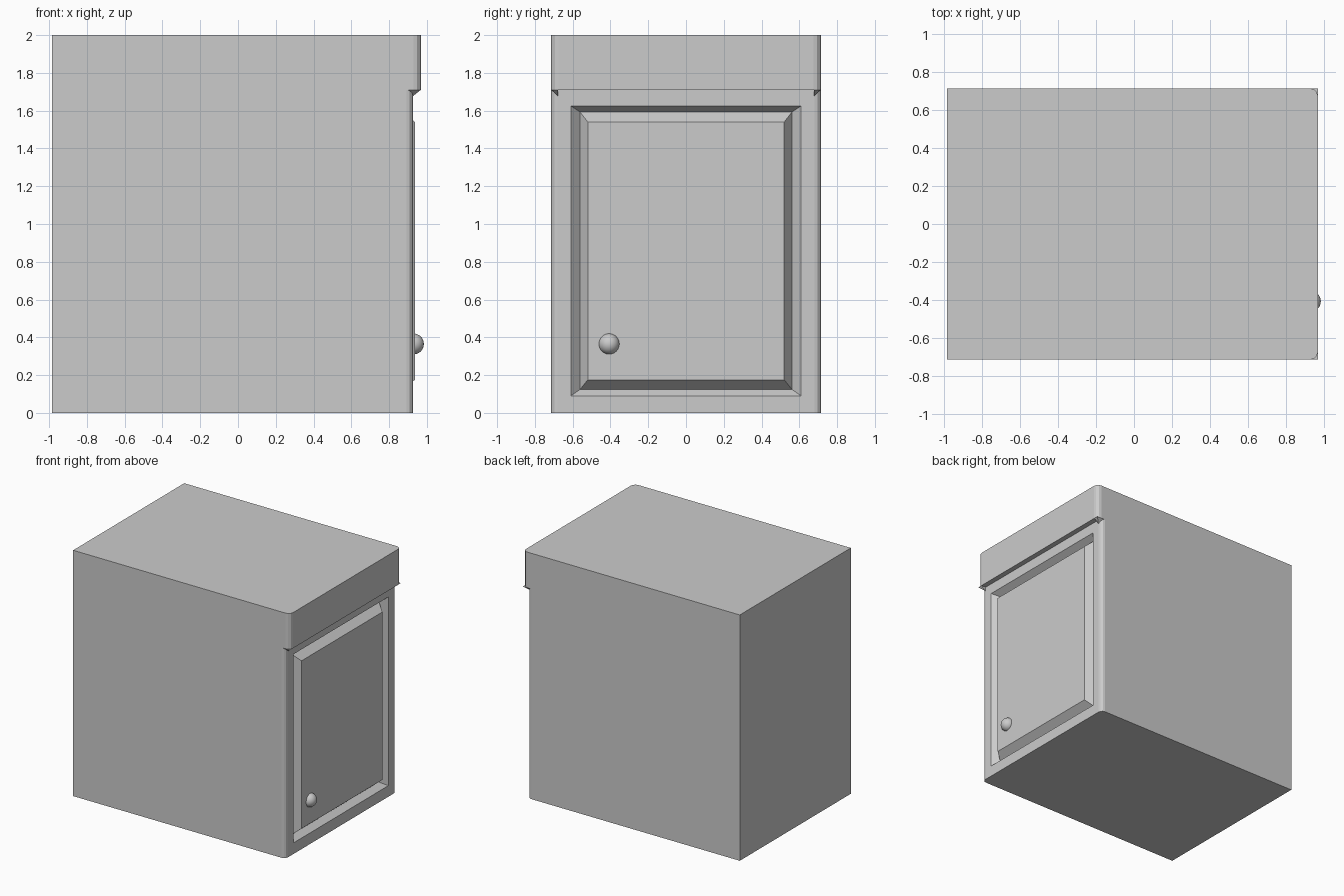
import bpy, bmesh
from math import sin, cos, pi

if "Cube" in bpy.data.objects:
    bpy.data.objects.remove(bpy.data.objects["Cube"])

BACK, HALF = -0.984, 0.714


def finish(name, bm):
    bmesh.ops.recalc_face_normals(bm, faces=bm.faces)
    mesh = bpy.data.meshes.new(name)
    bm.to_mesh(mesh)
    bm.free()
    ob = bpy.data.objects.new(name, mesh)
    bpy.context.collection.objects.link(ob)
    return ob


def rounded_block(front, radius, z0, z1, steps=3):
    """Box whose two front vertical edges are rounded."""
    arc = [(front - radius + radius * cos(a), HALF - radius + radius * sin(a))
           for a in (i * pi / 2 / steps for i in range(steps + 1))]
    outline = [(BACK, -HALF)] + [(x, -y) for x, y in reversed(arc)] + arc + [(BACK, HALF)]
    bm = bmesh.new()
    base = bm.faces.new([bm.verts.new((x, y, z0)) for x, y in outline])
    ext = bmesh.ops.extrude_face_region(bm, geom=[base], use_keep_orig=True)
    for v in ext["geom"]:
        if isinstance(v, bmesh.types.BMVert):
            v.co.z = z1
    bmesh.ops.recalc_face_normals(bm, faces=bm.faces)
    return bm


# Cabinet body, with the V groove and raised door panel inset into its front
FRONT, LIP = 0.926, 1.71
bm = rounded_block(FRONT, 0.035, 0, LIP)
bm.faces.ensure_lookup_table()
door = max((f for f in bm.faces if f.normal.x > 0.99), key=lambda f: f.calc_area())
for x, y, z0, z1 in ((FRONT, 0.61, 0.09, 1.625),
                     (FRONT - 0.05, 0.56, 0.125, 1.592),
                     (0.936, 0.52, 0.175, 1.54)):
    bmesh.ops.inset_individual(bm, faces=[door], thickness=0.01)
    mid = door.calc_center_median()
    for v in door.verts:
        v.co = (x, y if v.co.y > mid.y else -y, z1 if v.co.z > mid.z else z0)
finish("cabinet_body", bm)

# Overhanging top section
finish("top_section", rounded_block(0.968, 0.04, LIP, 2.0))

# Small pointed corner brackets under the overhang
for side, label in ((-1, "near"), (1, "far")):
    bm = bmesh.new()
    base = [bm.verts.new((x, side * y, LIP)) for x, y in
            ((0.90, 0.677), (0.968, 0.677), (0.968, HALF), (0.90, HALF))]
    tip = bm.verts.new((FRONT, side * 0.677, 1.677))
    bm.faces.new(base)
    for i in range(4):
        bm.faces.new((base[i], base[(i + 1) % 4], tip))
    finish("corner_bracket_" + label, bm)

# Door knob
bpy.ops.mesh.primitive_uv_sphere_add(segments=24, ring_count=16, radius=0.055,
                                     location=(0.929, -0.407, 0.365))
knob = bpy.context.object
knob.name = "door_knob"
bpy.ops.object.shade_smooth_by_angle()
